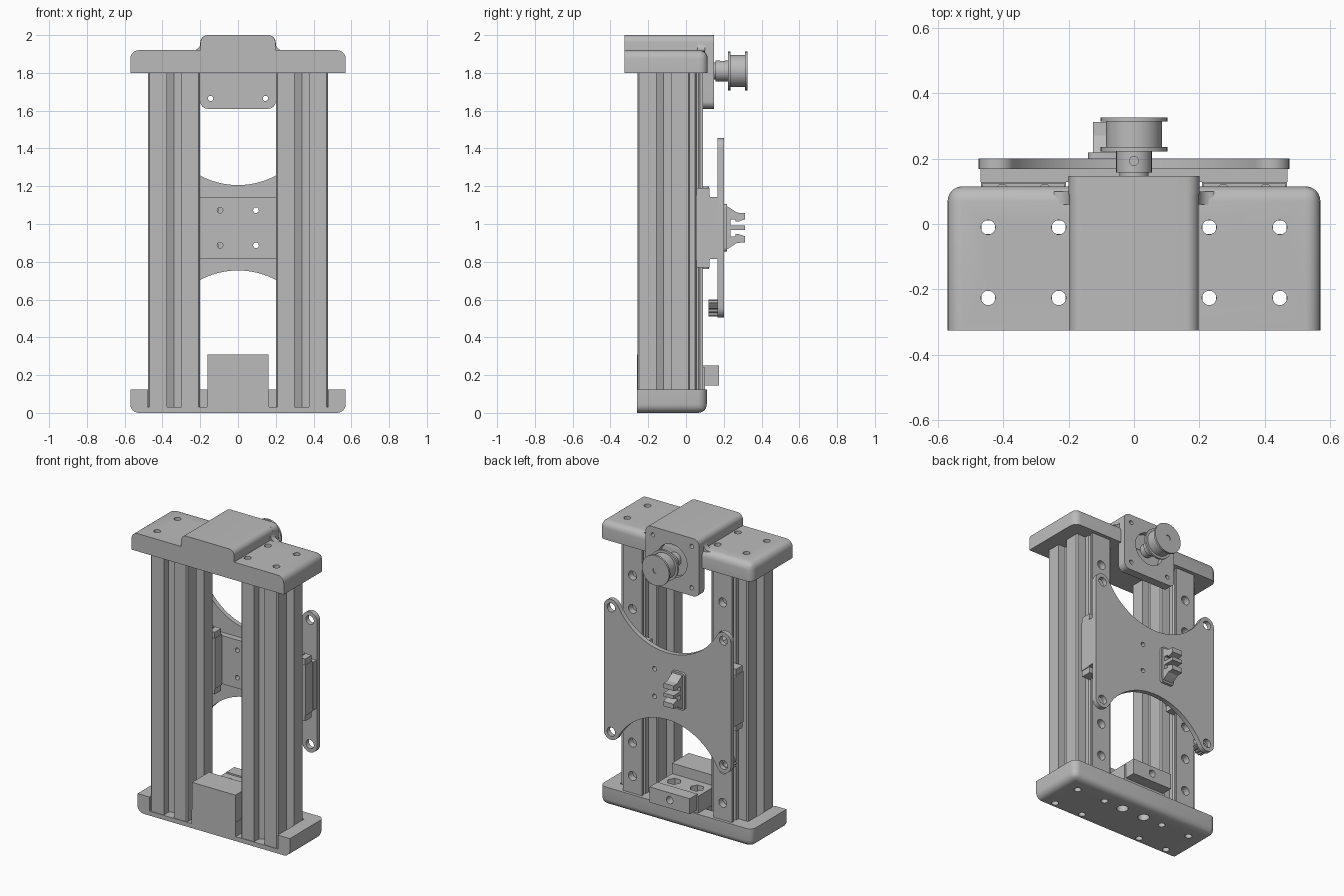
import bpy, bmesh, math
from mathutils import Vector

cube = bpy.data.objects.get("Cube")
if cube:
    bpy.data.objects.remove(cube, do_unlink=True)

mat = bpy.data.materials.new("machined grey")
mat.use_nodes = True
GREY = (0.5, 0.5, 0.5, 1)
mat.diffuse_color = GREY
mat.node_tree.nodes["Principled BSDF"].inputs["Base Color"].default_value = GREY


# --- helpers ---------------------------------------------------------------
def arc(cx, cy, r, a0, a1, n=8):
    return [(cx + r * math.cos(math.radians(a0 + (a1 - a0) * i / n)),
             cy + r * math.sin(math.radians(a0 + (a1 - a0) * i / n))) for i in range(n + 1)]


def circle(cx, cy, r, n=24):
    return arc(cx, cy, r, 0, 360, n)[:-1]


def rect(x0, x1, y0, y1):
    return [(x0, y0), (x1, y0), (x1, y1), (x0, y1)]


def round_rect(x0, x1, y0, y1, r):
    return (arc(x1 - r, y1 - r, r, 0, 90) + arc(x0 + r, y1 - r, r, 90, 180)
            + arc(x0 + r, y0 + r, r, 180, 270) + arc(x1 - r, y0 + r, r, 270, 360))


def add_prism(bm, pts, axis, a, b):
    """Extrude a 2D outline from a to b along one axis."""
    place = {"x": lambda u, v, w: (w, u, v), "y": lambda u, v, w: (u, w, v),
             "z": lambda u, v, w: (u, v, w)}[axis]
    face = bm.faces.new([bm.verts.new(place(u, v, a)) for u, v in pts])
    top = bmesh.ops.extrude_face_region(bm, geom=[face])["geom"]
    shift = Vector(place(0, 0, b - a))
    for v in top:
        if isinstance(v, bmesh.types.BMVert):
            v.co += shift


def finish(bm, name):
    bmesh.ops.recalc_face_normals(bm, faces=bm.faces[:])
    me = bpy.data.meshes.new(name)
    bm.to_mesh(me)
    bm.free()
    me.materials.append(mat)
    ob = bpy.data.objects.new(name, me)
    bpy.context.collection.objects.link(ob)
    return ob


def build(name, *prisms):
    bm = bmesh.new()
    for p in prisms:
        add_prism(bm, *p)
    return smooth(finish(bm, name))


def smooth(ob):
    ob.data.shade_smooth()
    ob.data.set_sharp_from_angle(angle=math.radians(30))
    return ob


def cut(ob, *prisms):
    cutter = build("cutter", *prisms)
    cutter.hide_render = True
    mod = ob.modifiers.new("cut", "BOOLEAN")
    mod.operation, mod.solver, mod.object = "DIFFERENCE", "EXACT", cutter
    bpy.context.view_layer.objects.active = ob
    bpy.ops.object.modifier_apply(modifier=mod.name)
    bpy.data.objects.remove(cutter, do_unlink=True)
    return smooth(ob)


def end_cap(name, y0, y1, z0, z1, round_z):
    """Block with rounded sides and back on one z face; the front stays flat."""
    bm = bmesh.new()
    add_prism(bm, rect(-.57, .57, y0, y1), "z", z0, z1)

    def rounded(e):
        m = (e.verts[0].co + e.verts[1].co) / 2
        return m.y > y0 + .01 and (abs(m.z - round_z) < .01 or
                                   (m.y > y1 - .01 and z0 + .01 < m.z < z1 - .01))
    bmesh.ops.bevel(bm, geom=[e for e in bm.edges if rounded(e)], offset=.045,
                    segments=6, profile=.5, affect="EDGES")
    return finish(bm, name)


SIDES = (("right", -1), ("left", 1))
POST_X, POST_Y, HALF = .338, -.118, .138
BOLT = .108
bolt_points = [(s * POST_X + i * BOLT, POST_Y + j * BOLT)
               for s in (-1, 1) for i in (-1, 1) for j in (-1, 1)]

# --- top bracket and motor cover -------------------------------------------
bracket = end_cap("top_bracket", -.325, .115, 1.8, 1.92, 1.92)
cut(bracket, *[(circle(x, y, .022), "z", 1.7, 2.1) for x, y in bolt_points])

cover_outline = [(.198, 1.85)] + arc(.16, 1.962, .038, 0, 90) + arc(-.16, 1.962, .038, 90, 180) + [(-.198, 1.85)]
build("motor_cover", (cover_outline, "y", -.325, .11))
plate = build("motor_plate", (round_rect(-.2, .2, 1.61, 2, .04), "y", .09, .147))
cut(plate, *[(circle(x, z, .014), "y", 0, .3) for x in (-.145, .145) for z in (1.665, 1.945)])
cut(plate, (circle(0, 1.81, .11, 40), "y", .112, .3))
for side, s in SIDES:
    fillet = [(s * .19, 1.9), (s * .245, 1.915)] + [(s * x, z) for x, z in arc(.24, 1.96, .042, 270, 180)]
    build(side + "_cover_fillet", (fillet, "y", .06, .1))

# --- drive pulley -----------------------------------------------------------
build("motor_boss", (circle(0, 1.81, .045), "y", .1, .157))
hub = build("pulley_hub", (circle(0, 1.81, .055), "y", .157, .23))
cut(hub, (circle(0, .193, .014), "z", 1.83, 1.95))
build("pulley_drum", (circle(0, 1.81, .086, 40), "y", .23, .32))
for name, y in (("inner", .222), ("outer", .313)):
    flange = build(name + "_pulley_flange", (circle(0, 1.81, .102, 40), "y", y, y + .013))
cut(flange, (circle(0, 1.81, .02), "y", .32, .4))

# --- base with pockets for the posts ----------------------------------------
base = end_cap("base", -.26, .11, 0, .125, 0)
cut(base, *[(rect(min(s * .165, s * .48), max(s * .165, s * .48), -.4, .021), "z", .03, .3)
            for s in (-1, 1)])
cut(base, *[(circle(x, y, .022), "z", -.1, .08) for x, y in bolt_points])
cut(base, *[(circle(x, -.01, .036), "z", -.1, .3) for x in (-.085, .085)])

# --- belt tensioner ---------------------------------------------------------
build("tensioner_stop", (rect(-.162, .162, -.26, -.08), "z", .1, .31))
seat = build("tensioner_seat", (rect(-.16, .16, -.08, .1), "z", .12, .24))
cut(seat, *[(circle(x, .005, .045, 6), "z", .05, .4) for x in (-.085, .085)])
slider = build("tensioner_slider", (rect(-.15, .15, .09, .175), "z", .145, .25))
cut(slider, (circle(0, .2, .024), "y", .12, .3))

# --- posts: slotted square profile with hollow corners, and guide rails -----
quarter = [(HALF - .008, HALF), (.038, HALF), (.038, .085), (0, .065),
           (-.038, .085), (-.038, HALF), (.008 - HALF, HALF)]
post = []
for k in range(4):
    c, s = round(math.cos(k * math.pi / 2)), round(math.sin(k * math.pi / 2))
    post += [(x * c - y * s, x * s + y * c) for x, y in quarter]
rail_half = [(.07, .02), (.07, .048), (.058, .056), (.058, .066), (.07, .074), (.07, .09)]

for side, s in SIDES:
    cx = s * POST_X
    ob = build(side + "_post", ([(cx + x, POST_Y + y) for x, y in post], "z", .03, 1.8))
    cut(ob, *[(rect(x - .021, x + .021, y - .021, y + .021), "z", -.1, 2)
              for x, y in bolt_points if x * s > 0])
    outline = [(cx + x, y) for x, y in rail_half] + [(cx - x, y) for x, y in reversed(rail_half)]
    rail = build(side + "_rail", (outline, "z", .05, 1.8))
    cut(rail, *[(circle(cx, .24 + .226 * k, .03), "y", .045, .2) for k in range(7)])

    # bearing carriage on the rail
    build(side + "_carriage", (rect(cx - .13, cx + .13, .052, .128), "z", .81, 1.15))
    for name, z in (("lower", .77), ("upper", 1.15)):
        build(f"{side}_{name}_carriage_cap",
              (rect(cx - .125, cx + .125, .055, .125), "z", z, z + .04))
        build(f"{side}_{name}_carriage_screws",
              *[(circle(cx + d, .105, .018, 16), "z", z - .008, z + .048) for d in (-.065, .065)])

# --- moving plate -----------------------------------------------------------
MID = .98
plate_holes = [(circle(x, z, .015), "y", 0, .5) for x in (-.095, .095) for z in (MID - .093, MID + .093)]
adapter = build("carriage_adapter", (rect(-.47, .47, .128, .17), "z", .815, 1.142))
cut(adapter, *plate_holes)

lean = math.degrees(math.atan2(.23, .42))
corner = arc(.42, .42, .055, 0, 180 - lean, 12) + arc(0, .65, .424, -lean, -90, 16)[1:]
upper = corner + [(-x, z) for x, z in reversed(corner[:-1])]
outline = upper + [(x, -z) for x, z in reversed(upper)]
mount = build("mounting_plate", ([(x, MID + z) for x, z in outline], "y", .168, .2))
cut(mount, *plate_holes)
cut(mount, *[(circle(x, MID + z, .03), "y", 0, .5) for x in (-.42, .42) for z in (-.42, .42)])

# ridged nut at one lower corner
ridges = [(-.42 + r * math.cos(i * math.pi / 24), .555 + r * math.sin(i * math.pi / 24))
          for i in range(48) for r in [.045 if i % 4 < 2 else .038]]
nut = build("ridged_nut", (ridges, "y", .118, .17))
cut(nut, (circle(-.42, .555, .02), "y", 0, .5))

# --- belt clamp: three-pronged comb on a small foot --------------------------
foot = build("clamp_foot", (round_rect(-.14, -.04, MID - .125, MID + .125, .02), "y", .195, .218))
cut(foot, *[(circle(-.115, MID + d, .012), "y", .1, .4) for d in (-.095, .095)])
half = [(.21, .115), (.225, .11), (.27, .08), (.312, .078), (.312, .045), (.275, .032),
        (.262, .032), (.262, .045), (.235, .045), (.235, .012), (.312, .012)]
comb = half + [(y, -z) for y, z in reversed(half)]
build("clamp_comb", ([(y, MID + z) for y, z in comb], "x", -.125, -.05))
